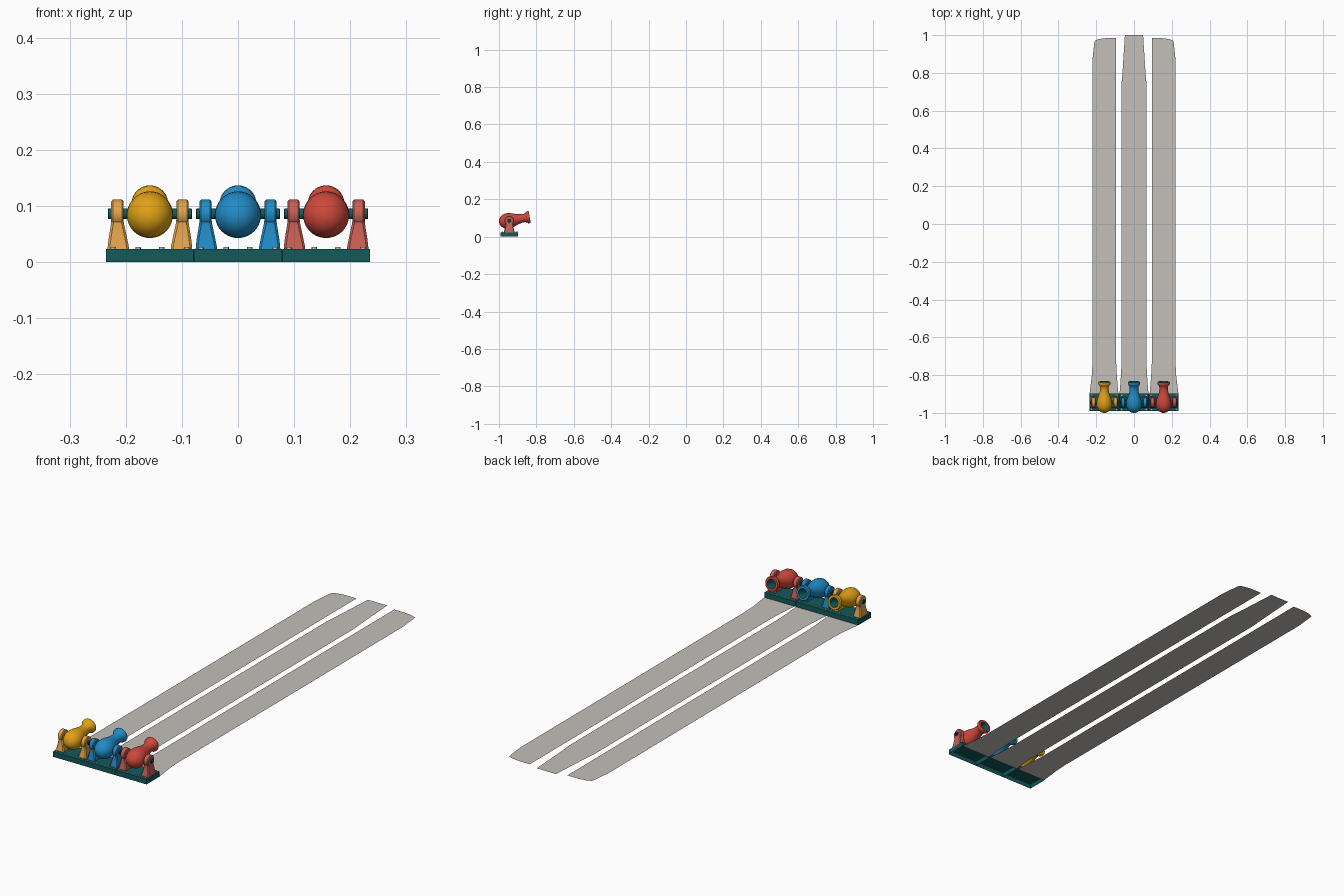
import bpy, bmesh, math
from mathutils import Matrix, Vector

if "Cube" in bpy.data.objects:
    bpy.data.objects.remove(bpy.data.objects["Cube"])

def mat(name, r, g, b):
    m = bpy.data.materials.new(name)
    m.diffuse_color = (r, g, b, 1)
    m.use_nodes = True
    m.node_tree.nodes["Principled BSDF"].inputs["Base Color"].default_value = m.diffuse_color
    return m

YELLOW = mat("yellow", 0.74, 0.36, 0.008)
AMBER = mat("pale amber", 0.76, 0.37, 0.07)
BLUE = mat("blue", 0.015, 0.26, 0.56)
RED = mat("red", 0.62, 0.065, 0.045)
ROSE = mat("pale red", 0.58, 0.115, 0.09)
TEAL = mat("dark teal", 0.006, 0.10, 0.105)
GREY = mat("lane grey", 0.55, 0.53, 0.49)
STEEL = mat("bolt grey", 0.45, 0.5, 0.5)

PY, PZ = -0.945, 0.086      # trunnion axis
TOP = 0.0235                # base top height
SPACING = 0.157

def finish(bm, name, mats, smooth=True, angle=40):
    me = bpy.data.meshes.new(name)
    bm.to_mesh(me)
    bm.free()
    ob = bpy.data.objects.new(name, me)
    bpy.context.collection.objects.link(ob)
    for m in mats:
        me.materials.append(m)
    if smooth:
        bpy.ops.object.select_all(action='DESELECT')
        ob.select_set(True)
        bpy.context.view_layer.objects.active = ob
        bpy.ops.object.shade_smooth_by_angle(angle=math.radians(angle))
    return ob

def loft(bm, rings, cap=True):
    """Skin a list of equal-length point rings; returns face rows."""
    vr = [[bm.verts.new(p) for p in r] for r in rings]
    rows, n = [], len(vr[0])
    for a, b in zip(vr, vr[1:]):
        rows.append([bm.faces.new((a[i], a[(i + 1) % n], b[(i + 1) % n], b[i])) for i in range(n)])
    if cap:
        rows.append([bm.faces.new(vr[0][::-1]), bm.faces.new(vr[-1])])
    return rows

def circle(r, n, f):
    return [f(r * math.cos(2 * math.pi * i / n), r * math.sin(2 * math.pi * i / n)) for i in range(n)]

# Turned barrel: (distance along axis, radius); the last part is the bore
BODY = [(-0.055, 0.001), (-0.0535, 0.012), (-0.049, 0.021), (-0.041, 0.030), (-0.030, 0.037),
        (-0.016, 0.0408), (-0.004, 0.0408), (0.010, 0.039), (0.024, 0.035), (0.038, 0.030),
        (0.052, 0.0255), (0.068, 0.0228), (0.082, 0.0225), (0.090, 0.025), (0.096, 0.0305),
        (0.099, 0.0325), (0.108, 0.0325), (0.111, 0.0305), (0.111, 0.021)]
BORE = [(0.106, 0.0185), (0.055, 0.0175)]

def barrel(x, name, m):
    bm = bmesh.new()
    rows = loft(bm, [circle(r, 40, lambda a, b, t=t: (b, t, a)) for t, r in BODY + BORE])
    for row in rows[len(BODY) - 1:-1]:
        for f in row:
            f.material_index = 1
    rows[-1][1].material_index = 1
    bmesh.ops.recalc_face_normals(bm, faces=bm.faces)
    bm.transform(Matrix.Translation((x, PY, PZ)) @ Matrix.Rotation(math.radians(10), 4, 'X'))
    finish(bm, name, [m, TEAL])

# Flared bracket: legs widen toward the base, round eye at the top
def bracket(x, side, name, m):
    bm = bmesh.new()
    rings = []
    # height, inner offset, outer offset, half depth
    for z, i, o, d in [(TOP - 0.001, 0.037, 0.0755, 0.029), (0.030, 0.038, 0.0750, 0.0275),
                       (0.042, 0.0405, 0.0735, 0.0245), (0.056, 0.0435, 0.0712, 0.022),
                       (0.070, 0.0465, 0.069, 0.021), (0.088, 0.048, 0.068, 0.021)]:
        a, b = x + side * i, x + side * o
        c = 0.004
        rings.append([(a + side * c, PY - d, z), (b - side * c, PY - d, z), (b, PY - d + c, z),
                      (b, PY + d - c, z), (b - side * c, PY + d, z), (a + side * c, PY + d, z),
                      (a, PY + d - c, z), (a, PY - d + c, z)])
    loft(bm, rings)
    eye = [(0.047, 0.013), (0.047, 0.022), (0.050, 0.0255), (0.066, 0.0255), (0.069, 0.022), (0.069, 0.013)]
    loft(bm, [circle(r, 32, lambda p, q, t=t: (x + side * t, PY + p, PZ + q)) for t, r in eye])
    bmesh.ops.recalc_face_normals(bm, faces=bm.faces)
    finish(bm, name, [m])

# Axle with recessed ends
def axle(x, name):
    bm = bmesh.new()
    prof = [(-0.071, 0.005), (-0.075, 0.0055), (-0.075, 0.0085), (-0.074, 0.0095),
            (0.074, 0.0095), (0.075, 0.0085), (0.075, 0.0055), (0.071, 0.005)]
    loft(bm, [circle(r, 24, lambda p, q, t=t: (x + t, PY + p, PZ + q)) for t, r in prof])
    bmesh.ops.recalc_face_normals(bm, faces=bm.faces)
    finish(bm, name, [TEAL])

# Hollow base box, open underneath
def base(x, name):
    bm = bmesh.new()
    h, y0, y1 = 0.0785, -0.991, -0.897
    bmesh.ops.create_cube(bm, size=1, matrix=Matrix.Translation((x, (y0 + y1) / 2, TOP / 2))
                          @ Matrix.Diagonal((2 * h, y1 - y0, TOP, 1)))
    edges = [e for e in bm.edges if max(v.co.z for v in e.verts) > TOP - 1e-4]
    bmesh.ops.bevel(bm, geom=edges, offset=0.0015, segments=2, profile=0.5, affect='EDGES')
    bm.normal_update()
    under = [f for f in bm.faces if f.normal.z < -0.9]
    bmesh.ops.inset_region(bm, faces=under, thickness=0.005)
    low = min(under, key=lambda f: abs(f.calc_center_median().x - x))
    for v in low.verts:
        v.co.z = TOP - 0.006
    finish(bm, name, [TEAL], smooth=False)

# Bolt heads on the base
def bolts(x, name):
    bm = bmesh.new()
    for bx in (-0.066, -0.021, 0.021, 0.066):
        for by in (-0.982, -0.906):
            bmesh.ops.create_cone(bm, cap_ends=True, segments=12, radius1=0.0052, radius2=0.0045,
                                  depth=0.005, matrix=Matrix.Translation((x + bx, by, TOP + 0.0012)))
    finish(bm, name, [STEEL])

# Flat lane sheets
def lane(name, pts):
    bm = bmesh.new()
    f = bm.faces.new([bm.verts.new((px, py, 0.0005)) for px, py in pts])
    f.normal_update()
    if f.normal.z < 0:
        f.normal_flip()
    finish(bm, name, [GREY], smooth=False)

for side, x, bar, brk in (("left", -SPACING, YELLOW, AMBER), ("middle", 0, BLUE, BLUE), ("right", SPACING, RED, ROSE)):
    barrel(x, side + "_barrel", bar)
    bracket(x, -1, side + "_bracket_a", brk)
    bracket(x, 1, side + "_bracket_b", brk)
    axle(x, side + "_axle")
    base(x, side + "_base")
    bolts(x, side + "_bolts")

half = [(0.077, -0.897), (0.074, -0.87), (0.069, -0.80), (0.0665, -0.74), (0.0665, 0.74), (0.061, 0.80), (0.049, 0.99), (0.048, 1.0)]
lane("middle_lane", half + [(-a, b) for a, b in reversed(half)])
outer = [(0.083, -0.897), (0.091, -0.80), (0.094, -0.74), (0.094, 0.984), (0.15, 0.984), (0.185, 0.979), (0.207, 0.971),
         (0.211, 0.955), (0.22, 0.87), (0.22, -0.74), (0.223, -0.80), (0.235, -0.897)]
lane("right_lane", outer)
lane("left_lane", [(-a, b) for a, b in outer])
